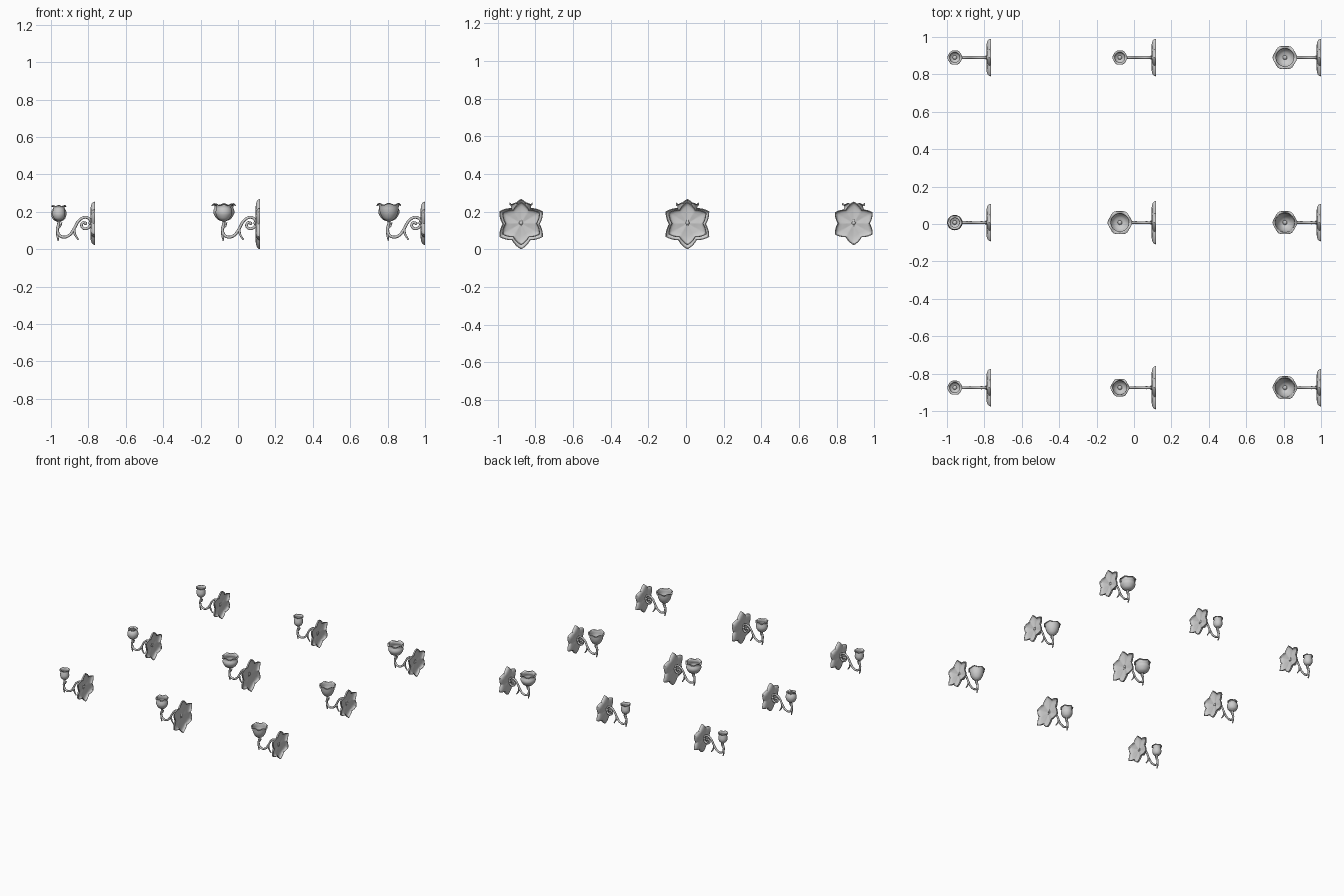
import bpy, bmesh, math
from mathutils import Vector

if "Cube" in bpy.data.objects:
    bpy.data.objects.remove(bpy.data.objects["Cube"])

BACK = 0.193      # wall plane, measured from the cup axis


def finish(name, bm, origin, thick=0, offset=-1):
    bmesh.ops.recalc_face_normals(bm, faces=bm.faces)
    me = bpy.data.meshes.new(name)
    bm.to_mesh(me)
    bm.free()
    ob = bpy.data.objects.new(name, me)
    bpy.context.collection.objects.link(ob)
    ob.location = origin
    if thick:
        m = ob.modifiers.new("thickness", "SOLIDIFY")
        m.thickness = thick
        m.offset = offset
    bpy.ops.object.select_all(action='DESELECT')
    ob.select_set(True)
    bpy.context.view_layer.objects.active = ob
    bpy.ops.object.shade_smooth_by_angle(angle=math.radians(40))
    return ob


def skin_rings(bm, rings):
    loops = [[bm.verts.new(p) for p in r] for r in rings]
    n = len(loops[0])
    for a, b in zip(loops, loops[1:]):
        for i in range(n):
            j = (i + 1) % n
            bm.faces.new((a[i], a[j], b[j], b[i]))
    return loops


def spline(pts, steps=5):
    # Catmull-Rom smoothing of a short control path
    p = [Vector(q) for q in pts]
    p = [2 * p[0] - p[1]] + p + [2 * p[-1] - p[-2]]
    out = []
    for a, b, c, d in zip(p, p[1:], p[2:], p[3:]):
        for k in range(steps):
            t = k / steps
            out.append(0.5 * (2 * b + (c - a) * t + (2 * a - 5 * b + 4 * c - d) * t * t
                              + (3 * b - a - 3 * c + d) * t ** 3))
    return out + [p[-2]]


def tube(bm, pts, r0, r1, sides=10):
    # tapered round bar in the xz plane
    path = spline(pts)
    rings = []
    for i, c in enumerate(path):
        t = (path[min(i + 1, len(path) - 1)] - path[max(i - 1, 0)]).normalized()
        r = r0 + (r1 - r0) * i / (len(path) - 1)
        ring = []
        for k in range(sides):
            a = 2 * math.pi * k / sides
            u = r * math.cos(a)
            ring.append((c.x - t.y * u, r * math.sin(a), c.y + t.x * u))
        rings.append(ring)
    loops = skin_rings(bm, rings)
    bm.faces.new(loops[0])
    bm.faces.new(loops[-1])


def ball(bm, x, z, r):
    res = bmesh.ops.create_uvsphere(bm, u_segments=12, v_segments=8, radius=r)
    bmesh.ops.translate(bm, vec=(x, 0, z), verts=res['verts'])


def flower_plate(origin, R, zc):
    # hollow six-petal wall plate, domed away from the wall
    bm = bmesh.new()
    n = 72
    rings = []
    for s, d in ((.1, .022), (.35, .0225), (.6, .022), (.8, .02), (.92, .015), (.98, .008), (1, 0)):
        ring = []
        for k in range(n):
            a = 2 * math.pi * k / n
            tri = 1 - abs((k % 12) - 6) / 6
            tri = 1 - tri
            rim = .73 + .27 * tri ** 1.1
            r = R * s * ((1 - s) + s * rim)
            crease = .004 * s * (1 - s) * 4 * (1 - tri)
            b = a + math.pi / 2
            ring.append((BACK - d + crease, r * math.cos(b), zc + r * math.sin(b)))
        rings.append(ring)
    loops = skin_rings(bm, rings)
    bm.faces.new(loops[0])
    finish("flower_plate", bm, origin, .004, 0)
    # pair of fixing lugs in the hollow back
    bm = bmesh.new()
    for s in (-1, 1):
        res = bmesh.ops.create_cube(bm, size=1)
        for v in res['verts']:
            v.co = (BACK - .019 + v.co.x * .006, s * .007 + v.co.y * .004, zc + v.co.z * .026)
    finish("fixing_lugs", bm, origin)


def scroll_arm(origin):
    bm = bmesh.new()
    # main S-shaped bar ending in a spiral
    tube(bm, [(0, .162), (-.001, .135), (-.008, .105), (.002, .075), (.03, .064), (.06, .078),
              (.082, .11), (.105, .15), (.135, .17), (.162, .163), (.171, .138), (.158, .114),
              (.134, .11), (.121, .126), (.129, .142), (.143, .138)], .008, .007)
    tube(bm, [(-.006, .1), (-.008, .075), (-.002, .045)], .008, .004)     # lower tail
    tube(bm, [(.08, .108), (.087, .078), (.105, .05)], .008, .004)        # branch tail
    tube(bm, [(-.004, .115), (.008, .124), (.016, .143)], .007, .003)     # small leaf
    tube(bm, [(.165, .14), (.178, .14)], .009, .009)                      # wall joint
    ball(bm, .143, .138, .009)
    ball(bm, .17, .14, .012)
    ball(bm, 0, .155, .012)
    finish("scroll_arm", bm, origin)


def cup(origin, profile, ruffle):
    # open flower cup with a wavy, out-turned rim
    bm = bmesh.new()
    n = 48
    path = spline(profile, 4)
    rings = []
    for i, c in enumerate(path):
        w = max(0, (i - len(path) + 7) / 6) * ruffle
        ring = []
        for k in range(n):
            a = 2 * math.pi * k / n
            wave = math.cos(6 * a)
            r = c.x - w * .25 * (1 - wave)
            ring.append((r * math.cos(a), r * math.sin(a), c.y - w * .5 * (1 + wave)))
        rings.append(ring)
    loops = skin_rings(bm, rings)
    bm.faces.new(loops[0])
    finish("flower_cup", bm, origin, .003)


TULIP = [(.008, .155), (.023, .165), (.031, .185), (.029, .207), (.026, .221), (.031, .233), (.04, .236)]
BUD = [(.01, .15), (.03, .163), (.038, .188), (.034, .208), (.024, .222), (.028, .231), (.039, .234)]
BOWL = [(.01, .152), (.034, .163), (.051, .188), (.053, .205), (.047, .224), (.052, .241), (.066, .246)]
BELL = [(.01, .152), (.028, .165), (.042, .188), (.048, .21), (.05, .228), (.055, .243), (.066, .248)]
MEDIUM = [(.01, .152), (.028, .165), (.04, .188), (.04, .207), (.036, .224), (.04, .239), (.051, .245)]

# three rows by three columns of sconces, front row first
layout = [[TULIP, MEDIUM, BELL], [BUD, BOWL, BELL], [TULIP, TULIP, BOWL]]
for row, cups in enumerate(layout):
    for col, profile in enumerate(cups):
        origin = (-.958 + .8825 * col, -.875 + .8825 * row, 0)
        large = col == 1 and row < 2
        flower_plate(origin, .132 if large else .114, .134 if large else .138)
        scroll_arm(origin)
        cup(origin, profile, .012 if profile[-1][0] > .045 else .006)
